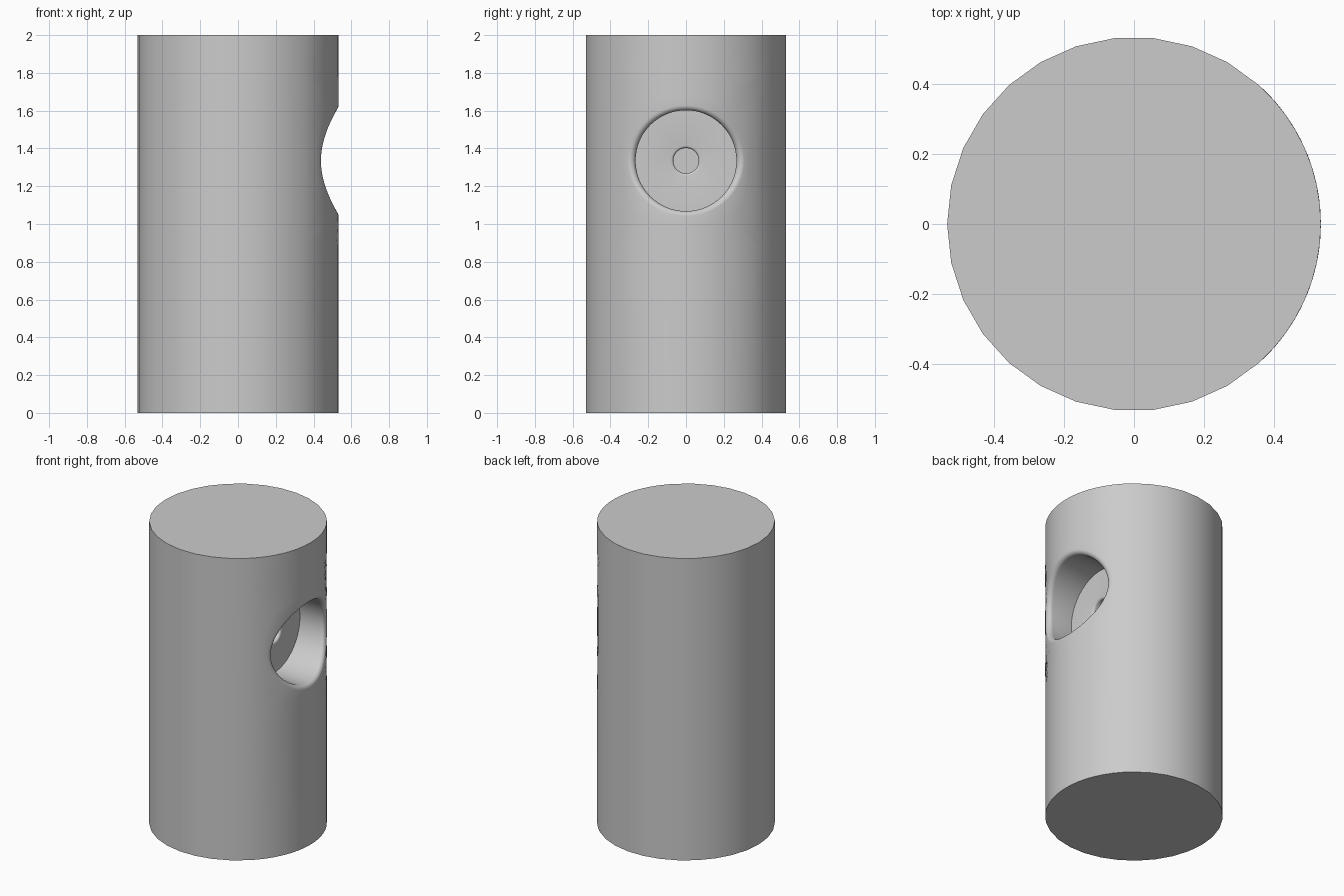
import bpy, bmesh
from math import sin, cos, asin, sqrt, radians, pi
from mathutils import Vector

cube = bpy.data.objects.get("Cube")
if cube:
    bpy.data.objects.remove(cube)

R, H = 0.533, 2.0             # body radius and height
ZC = 1.335                    # height of the recess axis
BORE, FLOOR_X = 0.267, 0.267  # recess radius and floor position
ROUND = 0.0267                # rounding of the recess mouth
PIN, PIN_X, PIN_ROUND = 0.067, 0.1, 0.0133   # small centre hole
SEG = 16                      # segments on each side of the patch frame
N = SEG * 4
FRAME_HALF = 0.45

mat = bpy.data.materials.new("light grey")
mat.use_nodes = True
grey = (0.6, 0.6, 0.6, 1)
mat.diffuse_color = grey
mat.node_tree.nodes["Principled BSDF"].inputs["Base Color"].default_value = grey

bm = bmesh.new()


def on_body(angle, z):
    return Vector((R * cos(angle), R * sin(angle), z))


def make_ring(points):
    return [bm.verts.new(p) for p in points]


def bridge(a, b):
    for i in range(len(a)):
        j = (i + 1) % len(a)
        bm.faces.new((a[i], a[j], b[j], b[i]))


# Body wall: finer columns around the recess, with a square gap left for it
angles = [radians(-48 + 6 * i) for i in range(SEG + 1)]
angles += [radians(a) for a in range(60, 312, 12)]
levels = [0] + [ZC - FRAME_HALF + 2 * FRAME_HALF * i / SEG for i in range(SEG + 1)] + [H]
grid = [make_ring(on_body(a, z) for a in angles) for z in levels]
for row in range(len(levels) - 1):
    for c in range(len(angles)):
        if c < SEG and 1 <= row <= SEG:
            continue
        d = (c + 1) % len(angles)
        bm.faces.new((grid[row][c], grid[row][d], grid[row + 1][d], grid[row + 1][c]))

# End caps
bm.faces.new(grid[0])
bm.faces.new(grid[-1])

# Square frame around the recess, counter-clockwise from its lower corner
cells = [(1, c) for c in range(SEG)]
cells += [(1 + r, SEG) for r in range(SEG)]
cells += [(1 + SEG, SEG - c) for c in range(SEG)]
cells += [(1 + SEG - r, 0) for r in range(SEG)]
frame = [grid[r][c] for r, c in cells]
frame_uv = [(angles[c], levels[r]) for r, c in cells]
turns = [-3 * pi / 4 + 2 * pi * i / N for i in range(N)]


def mouth_point(t, k):
    """Rounded mouth: k = 0 on the body surface, k = 1 on the recess wall."""
    y, z = (BORE + ROUND) * cos(t), (BORE + ROUND) * sin(t)
    centre = Vector((sqrt((R - ROUND) ** 2 - y * y), y, ZC + z))
    outward = Vector((centre.x, centre.y, 0)).normalized()
    inward = Vector((0, -cos(t), -sin(t)))
    return centre + outward.slerp(inward, k) * ROUND


def circle(x, radius):
    return make_ring(Vector((x, radius * cos(t), ZC + radius * sin(t))) for t in turns)


# Curved patch from the frame to the recess mouth
rim = [mouth_point(t, 0) for t in turns]
rim_uv = [(asin(p.y / R), p.z) for p in rim]
last = frame
for f in (0.35, 0.7):
    ring = make_ring(on_body(a + (c - a) * f, b + (d - b) * f)
                     for (a, b), (c, d) in zip(frame_uv, rim_uv))
    bridge(last, ring)
    last = ring

# Rounded mouth, recess wall and floor
for k in range(7):
    ring = make_ring(mouth_point(t, k / 6) for t in turns)
    bridge(last, ring)
    last = ring
ring = circle(FLOOR_X, BORE)
bridge(last, ring)
last = ring

# Small centre hole with a rounded edge
for k in range(5):
    a = k / 4 * pi / 2
    ring = circle(FLOOR_X - PIN_ROUND * (1 - cos(a)), PIN + PIN_ROUND * (1 - sin(a)))
    bridge(last, ring)
    last = ring
ring = circle(PIN_X, PIN)
bridge(last, ring)
bm.faces.new(ring)

bmesh.ops.recalc_face_normals(bm, faces=bm.faces)
mesh = bpy.data.meshes.new("cylinder_body")
bm.to_mesh(mesh)
bm.free()
mesh.materials.append(mat)
body = bpy.data.objects.new("cylinder_body", mesh)
bpy.context.collection.objects.link(body)

# Smooth curved faces, keep hard edges
for o in bpy.context.selected_objects:
    o.select_set(False)
body.select_set(True)
bpy.context.view_layer.objects.active = body
bpy.ops.object.shade_smooth_by_angle(angle=radians(30))
